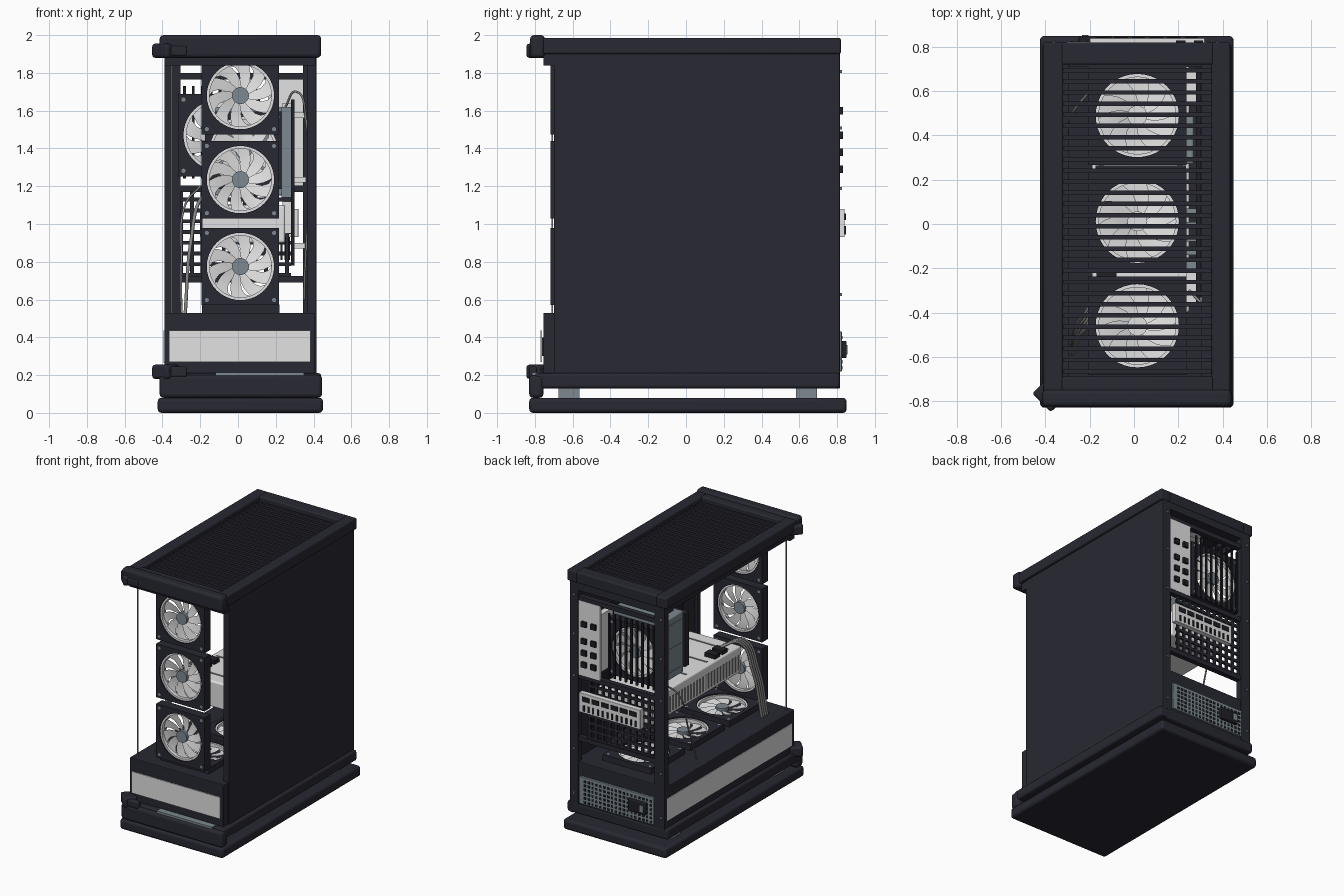
import bpy, bmesh
from math import sin, cos, pi, radians
from mathutils import Matrix, Vector

cube = bpy.data.objects.get("Cube")
if cube:
    bpy.data.objects.remove(cube, do_unlink=True)


def material(name, red, green, blue):
    mat = bpy.data.materials.new(name)
    mat.use_nodes = True
    mat.diffuse_color = (red, green, blue, 1)
    shader = next(n for n in mat.node_tree.nodes if n.type == 'BSDF_PRINCIPLED')
    shader.inputs["Base Color"].default_value = (red, green, blue, 1)
    shader.inputs["Roughness"].default_value = 0.6
    return mat


dark = material("charcoal", .021, .021, .032)
black = material("black", .014, .014, .019)
light = material("light_grey", .76, .76, .76)
steel = material("blue_grey", .2, .25, .28)
cable_grey = material("cable_grey", .24, .24, .24)
made = []


def add_object(name, data, mats):
    obj = bpy.data.objects.new(name, data)
    bpy.context.collection.objects.link(obj)
    for mat in mats:
        if mat.name not in data.materials:
            data.materials.append(mat)
    made.append(obj)
    return obj


def boxes(name, mat, specs, bevel=0):
    """One object holding boxes given as (x range, y range, z range)."""
    bm = bmesh.new()
    for spec in specs:
        centre = Vector([(low + high) / 2 for low, high in spec])
        size = Vector([high - low for low, high in spec])
        matrix = Matrix.Translation(centre) @ Matrix.Diagonal(size).to_4x4()
        bmesh.ops.create_cube(bm, size=1, matrix=matrix)
    mesh = bpy.data.meshes.new(name)
    bm.to_mesh(mesh)
    bm.free()
    obj = add_object(name, mesh, [mat])
    if bevel:
        mod = obj.modifiers.new("rounded_edges", 'BEVEL')
        mod.width, mod.segments = bevel, 3
    return obj


def box(name, mat, xs, ys, zs, bevel=0):
    return boxes(name, mat, [(xs, ys, zs)], bevel)


def cable(name, points, radius, mat=cable_grey):
    curve = bpy.data.curves.new(name, 'CURVE')
    curve.dimensions = '3D'
    curve.bevel_depth, curve.bevel_resolution = radius, 1
    spline = curve.splines.new('BEZIER')
    spline.bezier_points.add(len(points) - 1)
    for knot, point in zip(spline.bezier_points, points):
        knot.co = point
        knot.handle_left_type = knot.handle_right_type = 'AUTO'
    add_object(name, curve, [mat])


def fan_mesh(name, radius, fill, hub_index, screw_index, half, depth=.035, blades=10, steps=40):
    """Square frame with a round hole, swept blades, hub and screws."""
    bm = bmesh.new()

    def paint(faces, index):
        for face in faces:
            face.material_index = index

    def ring(inner, outer, z, square):
        rows = []
        for i in range(steps):
            a = 2 * pi * i / steps
            c, s = cos(a), sin(a)
            o = outer / max(abs(c), abs(s)) if square else outer
            rows.append([bm.verts.new(p) for p in (
                (o * c, o * s, z), (inner * c, inner * s, z),
                (inner * c, inner * s, -z), (o * c, o * s, -z))])
        for a, b in zip(rows, rows[1:] + rows[:1]):
            for k in range(4):
                m = (k + 1) % 4
                yield bm.faces.new((a[k], b[k], b[m], a[m]))

    paint(list(ring(radius, half, depth, True)), 0)
    paint(list(ring(radius - .014, radius, depth * .7, False)), 1)
    # Blades touch near the hub, part in the outer half and close at the rim
    step = 2 * pi / blades
    for i in range(blades):
        rows = []
        for r, width in ((.04, 1), (.085, 1), (.12, fill), (.15, fill), (radius - .008, 1)):
            a = i * step + r * 4
            rows.append([bm.verts.new((r * cos(a + side * step * width), r * sin(a + side * step * width),
                                       (.5 - side) * depth * .3)) for side in (0, .5, 1)])
        for low, high in zip(rows, rows[1:]):
            paint([bm.faces.new((low[k], high[k], high[k + 1], low[k + 1])) for k in (0, 1)], 1)

    def disc(x, y, r, height, index):
        result = bmesh.ops.create_cone(bm, cap_ends=True, segments=20, radius1=r, radius2=r,
                                       depth=height, matrix=Matrix.Translation((x, y, 0)))
        paint({f for v in result["verts"] for f in v.link_faces}, index)

    disc(0, 0, .045, depth * 1.2, hub_index)
    for x in (-1, 1):
        for y in (-1, 1):
            disc(x * .178, y * .178, .011, depth * 2.08, screw_index)
    mesh = bpy.data.meshes.new(name)
    bm.to_mesh(mesh)
    bm.free()
    return mesh


# Base, feet, skirt and roof frame
box("base_slab", dark, (-.425, .45), (-.83, .85), (0, .08), .02)
boxes("feet", steel, [((x, x + .1), (y, y + .11), (.07, .14))
                      for x in (-.36, .28) for y in (-.675, .583)])
box("lower_skirt", dark, (-.415, .44), (-.8, .815), (.13, .21), .015)
box("front_skirt", dark, (-.415, .445), (-.83, -.755), (.08, .2), .02)
box("port_strip", steel, (-.12, .35), (-.815, -.765), (.195, .215))
box("roof_front_bar", dark, (-.415, .44), (-.825, -.748), (1.88, 2), .02)
boxes("roof_frame", dark, [((-.41, -.32), (-.76, .82), (1.9, 1.985)),
                           ((.35, .435), (-.76, .82), (1.9, 1.985)),
                           ((-.33, .36), (-.76, -.69), (1.9, 1.985)),
                           ((-.33, .36), (.72, .82), (1.9, 1.985))], .01)
boxes("roof_headers", dark, [((-.39, .41), (-.755, -.7), (1.84, 1.91)),
                             ((-.39, -.36), (-.7, .815), (1.86, 1.91)),
                             ((-.39, .41), (.71, .815), (1.845, 1.91))])

# Roof grille
slats = 28
boxes("roof_slats", dark, [((-.33, .36), (y - .01, y + .01), (1.938, 1.956))
                           for y in (-.665 + 1.36 * i / (slats - 1) for i in range(slats))])
boxes("roof_grille_borders", dark, [((low, high), (-.7, .73), (1.925, 1.945))
                                    for low, high in ((-.33, -.295), (.305, .36))])

# Diagonal corner clasps at bottom and top
for name, z in (("lower_clasp", .18), ("upper_clasp", 1.88)):
    clasp = box(name, dark, (-.06, .06), (-.05, .05), (z, z + .075), .015)
    clasp.location = (-.383, -.773, 0)
    clasp.rotation_euler.z = radians(-45)
    box(name + "_stub", dark, (-.37, -.27), (-.83, -.79), (z + .01, z + .065), .01)

# Solid side, lower chamber and its light panels
box("side_panel", dark, (.385, .415), (-.7, .815), (.13, 1.91), .004)
box("lower_chamber", dark, (-.39, .405), (-.755, .81), (.2, .53), .005)
box("front_light_panel", light, (-.365, .385), (-.77, -.763), (.27, .435))
box("front_panel_mount", dark, (-.2, .2), (-.764, -.75), (.3, .4))
box("side_light_panel", light, (-.394, -.389), (-.72, .79), (.265, .435))
box("glass_corner_edge", cable_grey, (-.358, -.35), (-.712, -.704), (.53, 1.85))
box("front_pillar", dark, (.365, .39), (-.698, -.66), (.53, 1.85))

# Fans: front, floor, roof and rear
fan = fan_mesh("fan", .178, .82, 2, 2, .205)
closed_fan = fan_mesh("closed_fan", .188, 1, 1, 0, .223)
quarter = radians(90)


def place_fan(name, mesh, location, tilt=0, scale=(1, 1, 1)):
    obj = add_object(name, mesh, [dark, light, steel])
    obj.location, obj.rotation_euler, obj.scale = location, (tilt, 0, 0), scale


for i, z in enumerate((.775, 1.235, 1.68)):
    place_fan(f"front_fan_{i}", fan, (.013, -.682, z), quarter)
for i, y in enumerate((-.46, .012, .49)):
    place_fan(f"floor_fan_{i}", fan, (.015, y, .54))
    place_fan(f"roof_fan_{i}", closed_fan, (.015, y, 1.88))
place_fan("rear_fan", fan, (-.1, .74, 1.47), -quarter, (1.06, 1.06, 1))
place_fan("cooler_fan", fan, (.03, .24, 1.39), quarter, (1, 1, .7))

# Rear frame
boxes("rear_frame", dark, [((-.39, -.305), (.77, .815), (.2, 1.91)), ((.345, .41), (.77, .815), (.2, 1.91))]
      + [((-.35, .38), (.77, .81), (z, z + .035)) for z in (.69, 1.17, 1.765)])
boxes("rear_screws", steel, [((x, x + .015), (.81, .825), (z, z + .015))
                             for x in (-.37, .37) for z in (.28, .62, 1.18, 1.5, 1.8)])
boxes("rear_fan_grille", black, [((x, x + .014), (.79, .802), (1.24, 1.73))
                                 for x in (-.29 + .047 * i for i in range(9))])
box("port_plate", light, (.16, .35), (.795, .812), (1.2, 1.77))
boxes("rear_ports", black, [((x, x + .042), (.81, .83), (z, z + .04))
                            for x in (.19, .27) for z in (1.27, 1.36, 1.45, 1.58)])

# Expansion mesh and card bracket
boxes("rear_mesh", dark, [((x, x + .02), (.785, .8), (.72, 1.18))
                          for x in (-.31 + .056 * i for i in range(11))]
      + [((-.32, .28), (.785, .8), (z, z + .02)) for z in (.72 + .057 * i for i in range(8))])
box("card_bracket", light, (-.2, .32), (.8, .84), (.93, 1.08), .004)
boxes("bracket_sockets", black, [((x, x + .06), (.838, .846), (1.02, 1.055))
                                 for x in (-.17 + .08 * i for i in range(6))])
boxes("bracket_slots", black, [((x, x + .014), (.838, .846), (.945, .99))
                               for x in (-.17 + .04 * i for i in range(12))])

# Power supply
box("power_supply_plate", steel, (-.305, .33), (.8, .825), (.22, .43), .004)
boxes("power_supply_holes", black, [((x, x + .018), (.824, .828), (z, z + .018))
                                    for x in (-.29 + .033 * i for i in range(18))
                                    for z in (.23 + .032 * i for i in range(6))])
box("power_socket", black, (-.25, -.1), (.82, .85), (.29, .38), .006)
box("power_switch", steel, (-.235, -.205), (.848, .855), (.31, .36))

# Main board with heatsinks, memory and tower cooler
box("main_board", black, (.28, .3), (-.37, .74), (.78, 1.66))
boxes("board_heatsinks", light, [((.235, .28), (.55, .7), (1.2, 1.64)),
                                 ((.235, .28), (-.36, -.22), (.95, 1.12))])
boxes("board_lower_fins", black, [((x, x + .01), (-.36, -.2), (.81, .93))
                                  for x in (.225, .245, .265)])
boxes("memory_sticks", steel, [((.23, .28), (y, y + .03), (1.14, 1.62))
                               for y in (-.2, -.14, -.08, -.02, .04)])
box("cooler_tower", steel, (-.17, .27), (.27, .5), (1.15, 1.62), .01)
boxes("cooler_side_lines", cable_grey, [((-.173, -.16), (.3, .47), (z, z + .008)) for z in (1.2, 1.38, 1.56)])

# Graphics card
box("graphics_card", light, (-.19, .25), (-.4, .715), (.9, 1.1), .012)
boxes("card_side_fins", cable_grey, [((-.194, -.18), (y, y + .012), (.925, 1.04))
                                     for y in (-.37 + .036 * i for i in range(30))])
boxes("card_plugs", black, [((-.17, -.08), (y, y + .06), (1.09, 1.13)) for y in (-.26, -.17)])
boxes("card_back_lines", cable_grey, [((-.15, .2), (y, y + .015), (1.097, 1.104))
                                      for y in (-.3, -.05, .2)])

# Cables
for i in range(4):
    y = -.36 - .022 * i
    cable(f"card_cable_{i}", [(-.12, y + .12, 1.13), (-.19, y, 1.14),
                              (-.25, y - .09, .9), (-.28, y - .16, .52)], .01)
cable("side_cable", [(-.2, .6, 1.2), (-.28, .5, 1.1), (-.3, .4, .8), (-.3, .3, .53)], .006)
cable("board_cable", [(.25, -.3, 1.62), (.31, -.36, 1.7), (.36, -.38, 1.55), (.35, -.38, .6)], .006)
boxes("board_plugs", light, [((.3, .36), (-.37, -.33), (z, z + .03)) for z in (.87, 1.22, 1.56)])

# Smooth the rounded edges and keep the sharp ones
bpy.ops.object.select_all(action='DESELECT')
for obj in made:
    if obj.type == 'MESH':
        obj.select_set(True)
        bpy.context.view_layer.objects.active = obj
bpy.ops.object.shade_smooth_by_angle(angle=radians(35))
